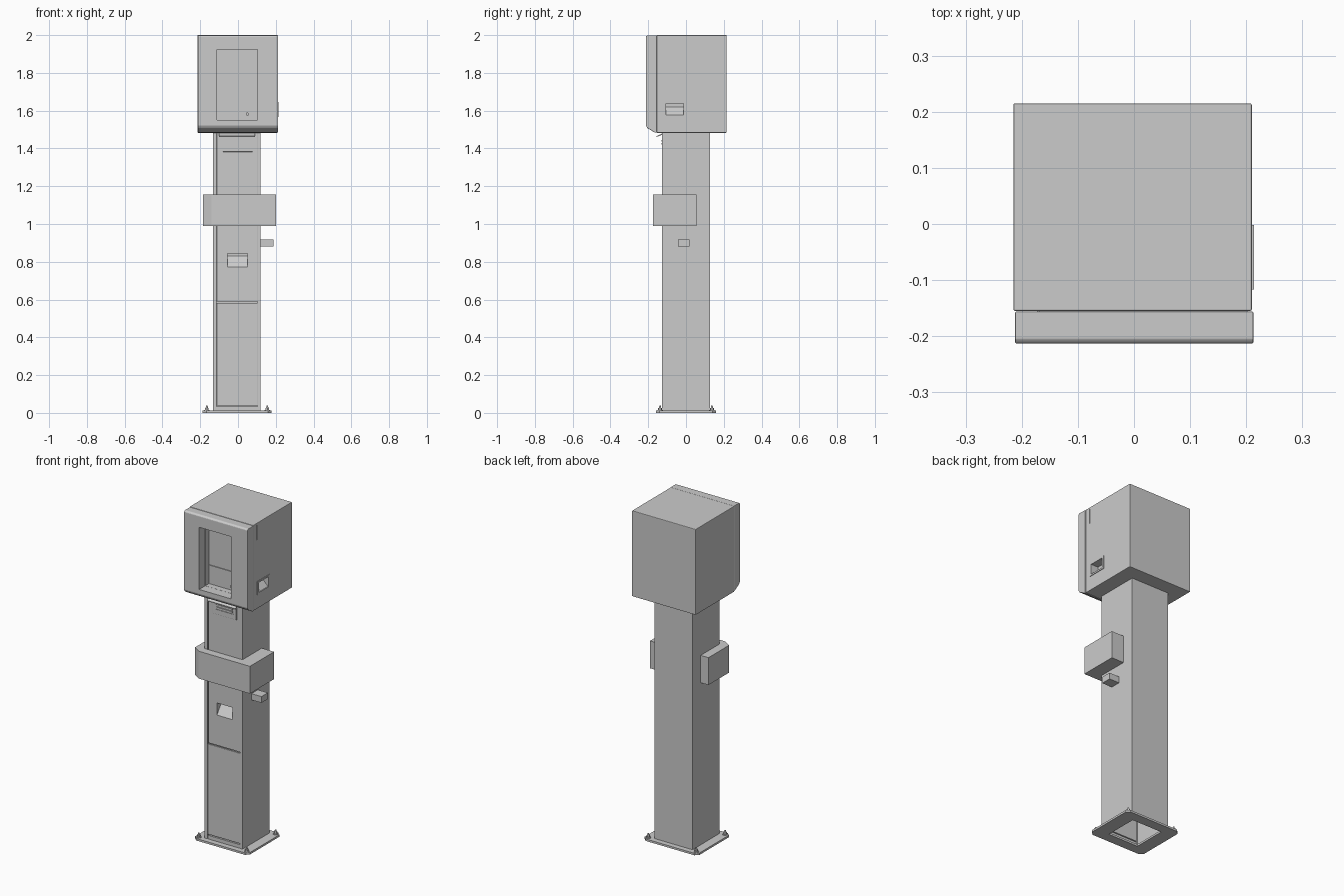
import bpy, bmesh, math
from mathutils import Vector

if "Cube" in bpy.data.objects:
    bpy.data.objects.remove(bpy.data.objects["Cube"])


def prism(name, pts, axis, lo, hi, bevel=0.0):
    """Extrude a 2D profile along an axis: x takes (y,z), y takes (x,z), z takes (x,y)."""
    def place(p, t):
        return {'x': (t, p[0], p[1]), 'y': (p[0], t, p[1]), 'z': (p[0], p[1], t)}[axis]
    bm = bmesh.new()
    face = bm.faces.new([bm.verts.new(place(p, lo)) for p in pts])
    ext = bmesh.ops.extrude_face_region(bm, geom=[face])
    step = Vector(place((0, 0), hi - lo))
    bmesh.ops.translate(bm, vec=step, verts=[v for v in ext['geom'] if isinstance(v, bmesh.types.BMVert)])
    bmesh.ops.recalc_face_normals(bm, faces=bm.faces)
    if bevel:
        bmesh.ops.bevel(bm, geom=list(bm.edges), offset=bevel, segments=2, profile=0.5, affect='EDGES')
    me = bpy.data.meshes.new(name)
    bm.to_mesh(me)
    bm.free()
    ob = bpy.data.objects.new(name, me)
    bpy.context.collection.objects.link(ob)
    return ob


def box(name, x, y, z, bevel=0.0):
    return prism(name, [(x[0], y[0]), (x[1], y[0]), (x[1], y[1]), (x[0], y[1])], 'z', z[0], z[1], bevel)


def cylinder(name, r, depth, loc, axis='z', sides=16, r2=None):
    rot = (math.pi / 2, 0, 0) if axis == 'y' else (0, 0, 0)
    bpy.ops.mesh.primitive_cone_add(vertices=sides, radius1=r, radius2=r if r2 is None else r2,
                                    depth=depth, location=loc, rotation=rot)
    ob = bpy.context.object
    ob.name = name
    bpy.ops.object.shade_smooth_by_angle()
    return ob


def cut(target, cutter):
    cutter.hide_render = True
    mod = target.modifiers.new('cut', 'BOOLEAN')
    mod.operation, mod.solver, mod.object = 'DIFFERENCE', 'EXACT', cutter
    bpy.ops.object.select_all(action='DESELECT')
    bpy.context.view_layer.objects.active = target
    target.select_set(True)
    bpy.ops.object.modifier_apply(modifier=mod.name)
    bpy.data.objects.remove(cutter)


# Base plate with cut corners and an open centre
X0, X1, Y = -0.188, 0.178, 0.16
c = 0.02
plate = prism('base_plate', [(X0 + c, -Y), (X1 - c, -Y), (X1, -Y + c), (X1, Y - c),
                             (X1 - c, Y), (X0 + c, Y), (X0, Y - c), (X0, -Y + c)], 'z', 0, 0.012)
cut(plate, box('cutter', (-0.107, 0.093), (-0.1, 0.1), (-0.1, 0.1)))

# Anchor bolts
for x in (-0.165, 0.155):
    for y in (-0.137, 0.137):
        cylinder('anchor_washer', 0.014, 0.004, (x, y, 0.014))
        cylinder('anchor_nut', 0.010, 0.012, (x, y, 0.021), sides=6)
        cylinder('anchor_stud', 0.006, 0.012, (x, y, 0.032), r2=0.004)

# Post: folded channel open at the front, with lips
xl, xr, t = -0.133, 0.12, 0.006
prism('post_channel', [(-0.114, -0.128), (xl, -0.128), (xl, 0.128), (xr, 0.128), (xr, -0.128),
                       (0.104, -0.128), (0.104, -0.122), (xr - t, -0.122), (xr - t, 0.128 - t),
                       (xl + t, 0.128 - t), (xl + t, -0.122), (-0.114, -0.122)], 'z', 0.012, 1.485)

# Front panels set between the lips
px = (-0.113, 0.103)
box('post_sill', px, (-0.127, -0.115), (0.012, 0.034))
box('lower_door', px, (-0.124, -0.112), (0.038, 0.583), 0.002)
middle = box('middle_panel', px, (-0.122, -0.07), (0.589, 1.07), 0.002)
cut(middle, prism('cutter', [(-0.14, 0.772), (-0.14, 0.845), (-0.08, 0.845), (-0.08, 0.83), (-0.122, 0.772)],
                  'x', -0.055, 0.049))
upper = box('upper_panel', px, (-0.122, -0.10), (1.075, 1.485), 0.002)

# Slot unit and its small rain visor
slot_unit = box('slot_unit', (-0.08, 0.078), (-0.128, -0.11), (1.382, 1.462), 0.002)
cut(slot_unit, box('cutter', (-0.065, 0.063), (-0.14, -0.125), (1.412, 1.452)))
for z in (1.424, 1.440):
    box('slot_lip', (-0.055, 0.053), (-0.131, -0.12), (z - 0.004, z + 0.004))
prism('slot_visor', [(-0.12, 1.483), (-0.155, 1.465), (-0.155, 1.461), (-0.12, 1.475)], 'x', -0.10, 0.09)

# Wrap-around collar: left arm, chamfered front, deeper right arm
prism('collar', [(-0.133, 0.05), (-0.185, 0.05), (-0.185, -0.145), (-0.14, -0.175), (0.202, -0.175),
                 (0.202, 0.055), (0.12, 0.055), (0.12, -0.128), (-0.133, -0.128)], 'z', 0.99, 1.155)
box('side_block', (0.118, 0.187), (-0.043, 0.018), (0.88, 0.918))

# Head cabinet and front cover
head = box('head_cabinet', (-0.215, 0.21), (-0.155, 0.215), (1.483, 2.0), 0.003)
cover = prism('front_cover', [(-0.156, 1.483), (-0.166, 1.485), (-0.205, 1.508), (-0.213, 1.522),
                              (-0.213, 1.992), (-0.205, 1.999), (-0.156, 1.999)], 'x', -0.212, 0.213, 0.003)
for part in (head, cover):
    cut(part, box('cutter', (-0.11, 0.103), (-0.3, -0.118), (1.55, 1.925)))
# Side pocket and its thin surround
cut(head, prism('cutter', [(0.23, 1.577), (0.23, 1.637), (0.165, 1.637), (0.165, 1.62), (0.208, 1.577)],
                'y', -0.105, -0.012))
frame = box('side_pocket_frame', (0.205, 0.2135), (-0.117, -0.002), (1.567, 1.647))
cut(frame, box('cutter', (0.1, 0.3), (-0.105, -0.012), (1.577, 1.637)))
# Shallow seam on the right side
cut(head, box('cutter', (0.207, 0.3), (-0.122, -0.119), (1.90, 1.99)))

# Inner panels, lock and knob seen in the window
box('window_upper_panel', (-0.108, 0.101), (-0.123, -0.115), (1.668, 1.923))
box('window_lower_panel', (-0.108, 0.101), (-0.123, -0.115), (1.552, 1.664))
cylinder('panel_lock', 0.006, 0.006, (0.07, -0.125, 1.765), 'y')
cylinder('panel_knob_base', 0.013, 0.006, (0.05, -0.125, 1.582), 'y')
cylinder('panel_knob', 0.008, 0.014, (0.05, -0.131, 1.582), 'y')
